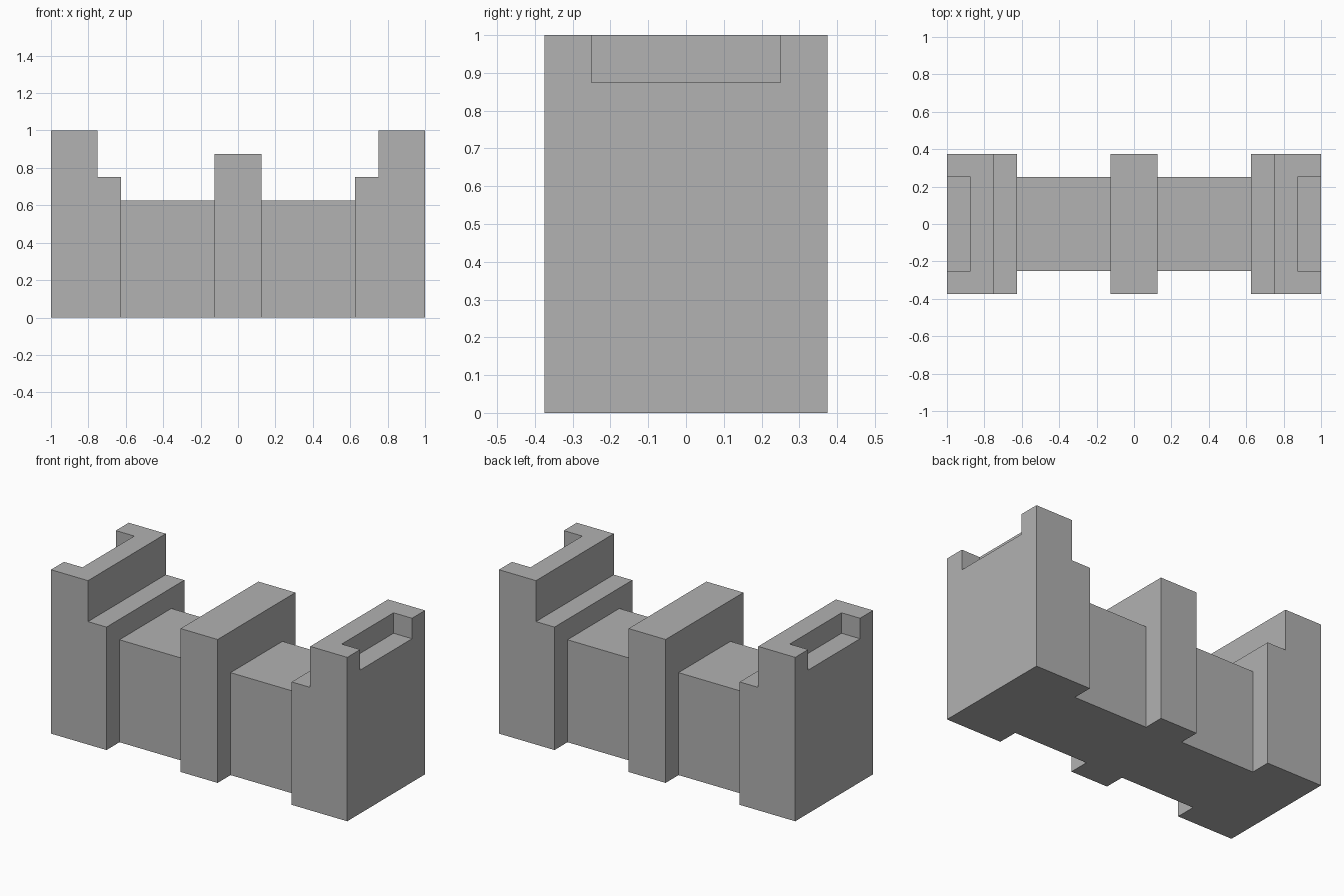
import bpy
import bmesh
from mathutils import Vector

cube = bpy.data.objects.get("Cube")
if cube:
    bpy.data.objects.remove(cube, do_unlink=True)

GREY = (0.445, 0.445, 0.445, 1.0)
stone = bpy.data.materials.new("stone_grey")
stone.use_nodes = True
stone.diffuse_color = GREY
stone.node_tree.nodes["Principled BSDF"].inputs["Base Color"].default_value = GREY


def prism(name, profile, half_depth):
    """Extrude an x-z profile along y, centred on y = 0."""
    bm = bmesh.new()
    face = bm.faces.new([bm.verts.new((x, -half_depth, z)) for x, z in profile])
    grown = bmesh.ops.extrude_face_region(bm, geom=[face])["geom"]
    moved = [v for v in grown if isinstance(v, bmesh.types.BMVert)]
    bmesh.ops.translate(bm, verts=moved, vec=Vector((0, 2 * half_depth, 0)))
    bmesh.ops.recalc_face_normals(bm, faces=bm.faces)
    mesh = bpy.data.meshes.new(name)
    bm.to_mesh(mesh)
    bm.free()
    mesh.materials.append(stone)
    obj = bpy.data.objects.new(name, mesh)
    bpy.context.collection.objects.link(obj)
    return obj


def block(name, x0, x1, z0, z1, half_depth):
    return prism(name, [(x0, z0), (x1, z0), (x1, z1), (x0, z1)], half_depth)


# Central pier
block("central_pier", -0.125, 0.125, 0, 0.875, 0.375)

for side, s in (("left", 1), ("right", -1)):
    # Low wall between the pier and the end tower
    block(side + "_wall", s * 0.125, s * 0.625, 0, 0.625, 0.25)

    # Stepped end tower
    steps = [(0.625, 0), (1, 0), (1, 1), (0.75, 1), (0.75, 0.75), (0.625, 0.75)]
    tower = prism(side + "_end_tower", [(s * x, z) for x, z in steps], 0.375)

    # Notch in the outer top edge
    cutter = block(side + "_notch_cutter", s * 0.875, s * 1.1, 0.875, 1.1, 0.25)
    cutter.hide_render = True
    cut = tower.modifiers.new("notch", "BOOLEAN")
    cut.operation = "DIFFERENCE"
    cut.solver = "EXACT"
    cut.object = cutter
    bpy.context.view_layer.objects.active = tower
    bpy.ops.object.modifier_apply(modifier=cut.name)
    bpy.data.objects.remove(cutter, do_unlink=True)
